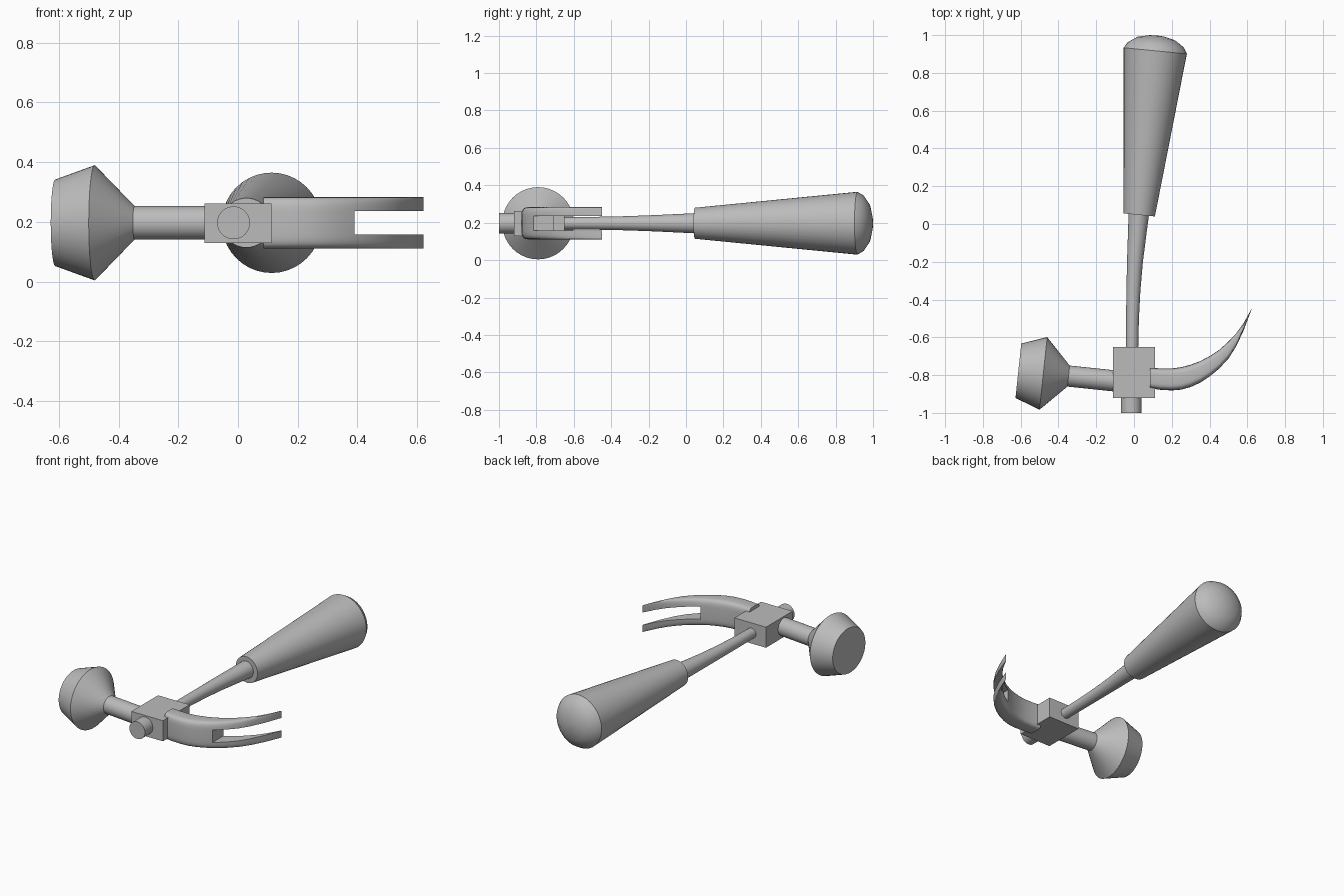
import bpy, bmesh, math
from mathutils import Vector

if "Cube" in bpy.data.objects:
    bpy.data.objects.remove(bpy.data.objects["Cube"])

MID = 0.197   # height of the tool's centre plane
SIDES = 40

steel = bpy.data.materials.new("plain grey")
steel.use_nodes = True
GREY = (0.5, 0.5, 0.5, 1)
steel.diffuse_color = GREY
steel.node_tree.nodes["Principled BSDF"].inputs["Base Color"].default_value = GREY


def finish(name, bm, smooth=True):
    bmesh.ops.recalc_face_normals(bm, faces=bm.faces)
    mesh = bpy.data.meshes.new(name)
    bm.to_mesh(mesh)
    bm.free()
    mesh.materials.append(steel)
    obj = bpy.data.objects.new(name, mesh)
    bpy.context.collection.objects.link(obj)
    bpy.ops.object.select_all(action='DESELECT')
    obj.select_set(True)
    bpy.context.view_layer.objects.active = obj
    if smooth:
        bpy.ops.object.shade_smooth_by_angle(angle=math.radians(30))
    return obj


def loft(name, rings):
    """Skin a list of closed rings and cap both ends."""
    bm = bmesh.new()
    loops = [[bm.verts.new(p) for p in ring] for ring in rings]
    n = len(loops[0])
    for a, b in zip(loops, loops[1:]):
        for i in range(n):
            j = (i + 1) % n
            bm.faces.new((a[i], a[j], b[j], b[i]))
    bm.faces.new(loops[0])
    bm.faces.new(loops[-1])
    return finish(name, bm)


def circle(centre, axis, radius):
    side = Vector((axis.y, -axis.x, 0))
    up = Vector((0, 0, 1))
    angles = [math.tau * i / SIDES for i in range(SIDES)]
    return [centre + radius * (math.cos(t) * side + math.sin(t) * up) for t in angles]


def turned(name, start, end, profile):
    """Round part: profile holds (distance along axis, radius)."""
    a, b = Vector((*start, MID)), Vector((*end, MID))
    axis = (b - a).normalized()
    return loft(name, [circle(a + axis * d, axis, r) for d, r in profile])


def box(name, low, high):
    bm = bmesh.new()
    bmesh.ops.create_cube(bm, size=1)
    for v in bm.verts:
        v.co = [(l + h) / 2 + c * (h - l) for l, h, c in zip(low, high, v.co)]
    return finish(name, bm, smooth=False)


# Central block and the peg in front of it
box("head_block", (-0.112, -0.92, 0.13), (0.112, -0.65, 0.262))
turned("front_peg", (-0.015, -0.9), (-0.015, -1), [(0, 0.055), (0.1, 0.055)])

# Striking face with its neck
turned("striking_head", (-0.09, -0.832), (-0.612, -0.777),
       [(0, 0.056), (0.258, 0.056), (0.392, 0.193), (0.525, 0.145)])

# Thin shaft, bending gently towards the grip
shaft = [(-0.67, -0.010, 0.032), (-0.5, -0.008, 0.034), (-0.35, -0.003, 0.037),
         (-0.2, 0.005, 0.042), (-0.05, 0.017, 0.049), (0.07, 0.027, 0.055)]
loft("shaft", [circle(Vector((x, y, MID)), Vector((0.05, 1, 0)).normalized(), r)
               for y, x, r in shaft])

# Flared grip with a domed end
turned("grip", (0.028, 0.048), (0.1125, 0.917),
       [(0, 0.083), (0.873, 0.168), (0.905, 0.149), (0.938, 0.1), (0.952, 0.04), (0.955, 0.005)])

# Curved claw: (x, inner y, outer y), thinning to the tip
outline = [(0.085, -0.76, -0.87), (0.14, -0.765, -0.878), (0.2, -0.765, -0.881),
           (0.25, -0.758, -0.877), (0.3, -0.745, -0.863), (0.35, -0.726, -0.84),
           (0.4, -0.70, -0.808), (0.45, -0.667, -0.767), (0.5, -0.622, -0.713),
           (0.54, -0.58, -0.65), (0.58, -0.525, -0.565), (0.622, -0.449, -0.453)]


def claw_ring(x, inner, outer):
    ring = []
    for i in range(SIDES):
        c, s = math.cos(math.tau * i / SIDES), math.sin(math.tau * i / SIDES)
        # rounded rectangle
        u = math.copysign(abs(c) ** 0.45, c)
        w = math.copysign(abs(s) ** 0.45, s)
        ring.append(Vector((x, (inner + outer) / 2 + u * (inner - outer) / 2, MID + w * 0.086)))
    return ring


claw = loft("claw", [claw_ring(*row) for row in outline])

# Slot that splits the claw into two prongs
cutter = box("slot_cutter", (0.39, -1, 0.157), (0.8, -0.3, 0.237))
cutter.hide_render = True
slot = claw.modifiers.new("slot", 'BOOLEAN')
slot.operation = 'DIFFERENCE'
slot.solver = 'EXACT'
slot.object = cutter
bpy.context.view_layer.objects.active = claw
bpy.ops.object.modifier_apply(modifier="slot")
bpy.data.objects.remove(cutter)
